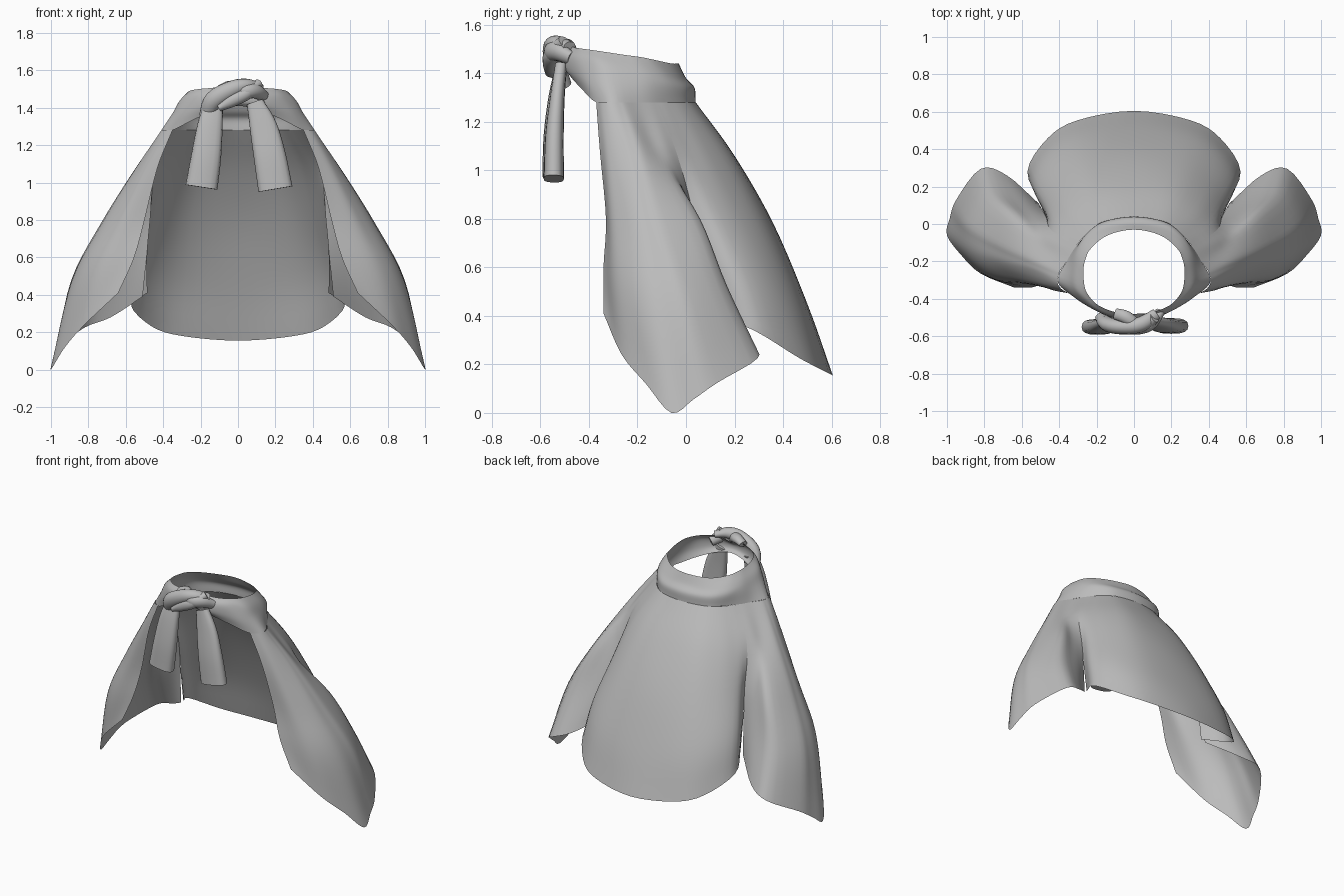
import bpy, bmesh, math
from mathutils import Vector

cloth = bpy.data.materials.new("grey cloth")
cloth.diffuse_color = (0.5, 0.5, 0.5, 1)


def spline(pts, steps, closed=False):
    """Smooth curve through the points."""
    p = [Vector(q) for q in pts]
    n = len(p)
    if closed:
        get = lambda i: p[i % n]
    else:
        get = lambda i: p[i] if 0 <= i < n else (2 * p[0] - p[1] if i < 0 else 2 * p[-1] - p[-2])
    out = []
    for i in range(n if closed else n - 1):
        a, b, c, d = (get(i + k) for k in (-1, 0, 1, 2))
        for s in range(steps):
            t = s / steps
            out.append(0.5 * (2 * b + (c - a) * t + (2 * a - 5 * b + 4 * c - d) * t * t
                              + (3 * b - a - 3 * c + d) * t ** 3))
    if not closed:
        out.append(p[-1])
    return out


def finish(name, bm, mirror=False):
    bmesh.ops.remove_doubles(bm, verts=bm.verts, dist=0.0005)
    bmesh.ops.recalc_face_normals(bm, faces=bm.faces)
    me = bpy.data.meshes.new(name)
    bm.to_mesh(me)
    bm.free()
    ob = bpy.data.objects.new(name, me)
    bpy.context.collection.objects.link(ob)
    me.materials.append(cloth)
    bpy.context.view_layer.objects.active = ob
    ob.select_set(True)
    bpy.ops.object.shade_smooth_by_angle(angle=math.radians(50))
    ob.select_set(False)
    if mirror:
        ob.modifiers.new("mirror", 'MIRROR').use_clip = True
    return ob


def skin(bm, rows, closed=False, caps=False):
    """Faces between neighbouring rows of points."""
    grid = [[bm.verts.new(v) for v in r] for r in rows]
    n = len(grid[0])
    for r, q in zip(grid, grid[1:]):
        for j in range(n if closed else n - 1):
            k = (j + 1) % n
            bm.faces.new((r[j], r[k], q[k], q[j]))
    if caps:
        bm.faces.new(grid[0])
        bm.faces.new(grid[-1])


def sheet(name, columns, closed=False, mirror=False):
    """Cloth sheet through columns of points that run from top to bottom."""
    cols = [spline(c, 5) for c in columns]
    rows = [spline(r, 4, closed) for r in zip(*cols)]
    bm = bmesh.new()
    skin(bm, rows, closed)
    return finish(name, bm, mirror)


def flipped(cols):
    return [[(-x, y, z) for x, y, z in c] for c in reversed(cols)]


def tube(name, path, steps=5, sides=16, power=1.0):
    """Tube along (x, y, z, half width, half depth) with ends closed; a power
    below 1 squares off the cross-section."""
    pts = spline([p[:3] for p in path], steps)
    size = spline([(p[3], p[4], 0) for p in path], steps)
    bend = lambda v: math.copysign(abs(v) ** power, v)
    rows = []
    for i, c in enumerate(pts):
        d = (pts[min(i + 1, len(pts) - 1)] - pts[max(i - 1, 0)]).normalized()
        side = d.cross(Vector((0, 1, 0))).normalized()
        deep = side.cross(d).normalized()
        w, h, _ = size[i]
        rows.append([c + side * w * bend(math.cos(a)) + deep * h * bend(math.sin(a))
                     for a in (2 * math.pi * k / sides for k in range(sides))])
    bm = bmesh.new()
    skin(bm, rows, True, True)
    return finish(name, bm)


# Back panel, centre line out to the slit
back = [
    [(0, .04, 1.28), (0, .2, 1.06), (0, .36, .78), (0, .5, .45), (0, .605, .155)],
    [(.14, .02, 1.28), (.2, .18, 1.06), (.25, .33, .78), (.28, .47, .46), (.3, .555, .18)],
    [(.22, -.02, 1.28), (.33, .1, 1.06), (.4, .24, .78), (.45, .37, .5), (.46, .46, .23)],
    [(.28, -.08, 1.28), (.40, .02, 1.06), (.48, .13, .78), (.54, .22, .55), (.57, .28, .34)],
    [(.31, -.12, 1.28), (.44, -.035, 1.06), (.47, .035, .8), (.485, .07, .62), (.485, .1, .41)],
]
sheet("back_panel", flipped(back)[:-1] + back)

# Side panels, slit round to the front edge
side = [
    [(.31, -.12, 1.28), (.44, -.035, 1.06), (.47, .035, .8), (.487, .07, .62), (.51, .11, .39)],
    [(.33, -.15, 1.28), (.475, -.07, 1.06), (.56, .04, .8), (.63, .14, .55), (.68, .26, .28)],
    [(.36, -.2, 1.28), (.505, -.115, 1.06), (.66, .05, .8), (.77, .16, .52), (.82, .295, .225)],
    [(.395, -.25, 1.28), (.54, -.18, 1.08), (.73, -.08, .78), (.88, .02, .48), (.95, .13, .125)],
    [(.405, -.275, 1.28), (.545, -.22, 1.08), (.73, -.145, .78), (.89, -.065, .475), (.985, .03, .055)],
    [(.41, -.3, 1.28), (.54, -.25, 1.08), (.72, -.2, .78), (.88, -.15, .47), (1, -.06, 0)],
    [(.405, -.325, 1.28), (.52, -.295, 1.08), (.68, -.26, .78), (.82, -.235, .5), (.925, -.165, .12)],
    [(.385, -.35, 1.28), (.49, -.33, 1.08), (.62, -.31, .78), (.73, -.3, .52), (.82, -.265, .24)],
    [(.35, -.37, 1.28), (.43, -.355, 1.08), (.5, -.33, .8), (.555, -.34, .6), (.64, -.34, .41)],
]
sheet("side_panel", side, mirror=True)

# Collar band, back round to the front tie
collar = [
    [(0, -.03, 1.44), (0, 0, 1.38), (0, .035, 1.34), (0, .04, 1.28)],
    [(.14, -.06, 1.44), (.15, -.02, 1.38), (.16, .01, 1.34), (.14, .02, 1.28)],
    [(.23, -.13, 1.455), (.24, -.08, 1.4), (.25, -.05, 1.35), (.22, -.02, 1.28)],
    [(.26, -.19, 1.467), (.29, -.15, 1.41), (.305, -.13, 1.36), (.31, -.12, 1.28)],
    [(.27, -.25, 1.475), (.31, -.23, 1.42), (.335, -.21, 1.36), (.36, -.2, 1.28)],
    [(.26, -.35, 1.49), (.31, -.34, 1.44), (.35, -.32, 1.37), (.41, -.3, 1.28)],
    [(.21, -.42, 1.50), (.26, -.41, 1.46), (.31, -.395, 1.37), (.35, -.37, 1.28)],
    [(.15, -.455, 1.505), (.2, -.46, 1.465), (.22, -.455, 1.40), (.24, -.43, 1.335)],
    [(.08, -.475, 1.51), (.1, -.5, 1.47), (.11, -.5, 1.42), (.12, -.475, 1.385)],
    [(0, -.48, 1.49), (0, -.51, 1.46), (0, -.51, 1.43), (0, -.49, 1.41)],
]
sheet("collar", collar + flipped(collar)[1:-1], closed=True)

# Twisted knot
tube("knot_upper_strand", [(-.17, -.5, 1.35, .04, .03), (-.13, -.54, 1.44, .05, .04),
                           (-.03, -.55, 1.50, .045, .04), (.05, -.53, 1.52, .035, .04),
                           (.12, -.48, 1.51, .02, .03)])
tube("knot_lower_strand", [(-.1, -.48, 1.50, .02, .03), (-.04, -.5, 1.515, .03, .035),
                           (.03, -.55, 1.49, .04, .035), (.09, -.53, 1.49, .04, .035),
                           (.14, -.47, 1.46, .03, .025)])
tube("knot_wrap", [(-.1, -.55, 1.40, .02, .03), (-.03, -.56, 1.44, .035, .03),
                   (.05, -.55, 1.48, .035, .035), (.11, -.5, 1.53, .025, .03)])

# Hanging tails
tube("left_tail", [(-.13, -.515, 1.42, .05, .025), (-.15, -.535, 1.3, .068, .032),
                   (-.17, -.547, 1.14, .08, .04), (-.195, -.55, .975, .086, .042)], power=.75)
tube("right_tail", [(.09, -.515, 1.43, .045, .025), (.135, -.53, 1.3, .073, .03),
                    (.17, -.542, 1.14, .086, .038), (.2, -.545, .965, .092, .042)], power=.75)
